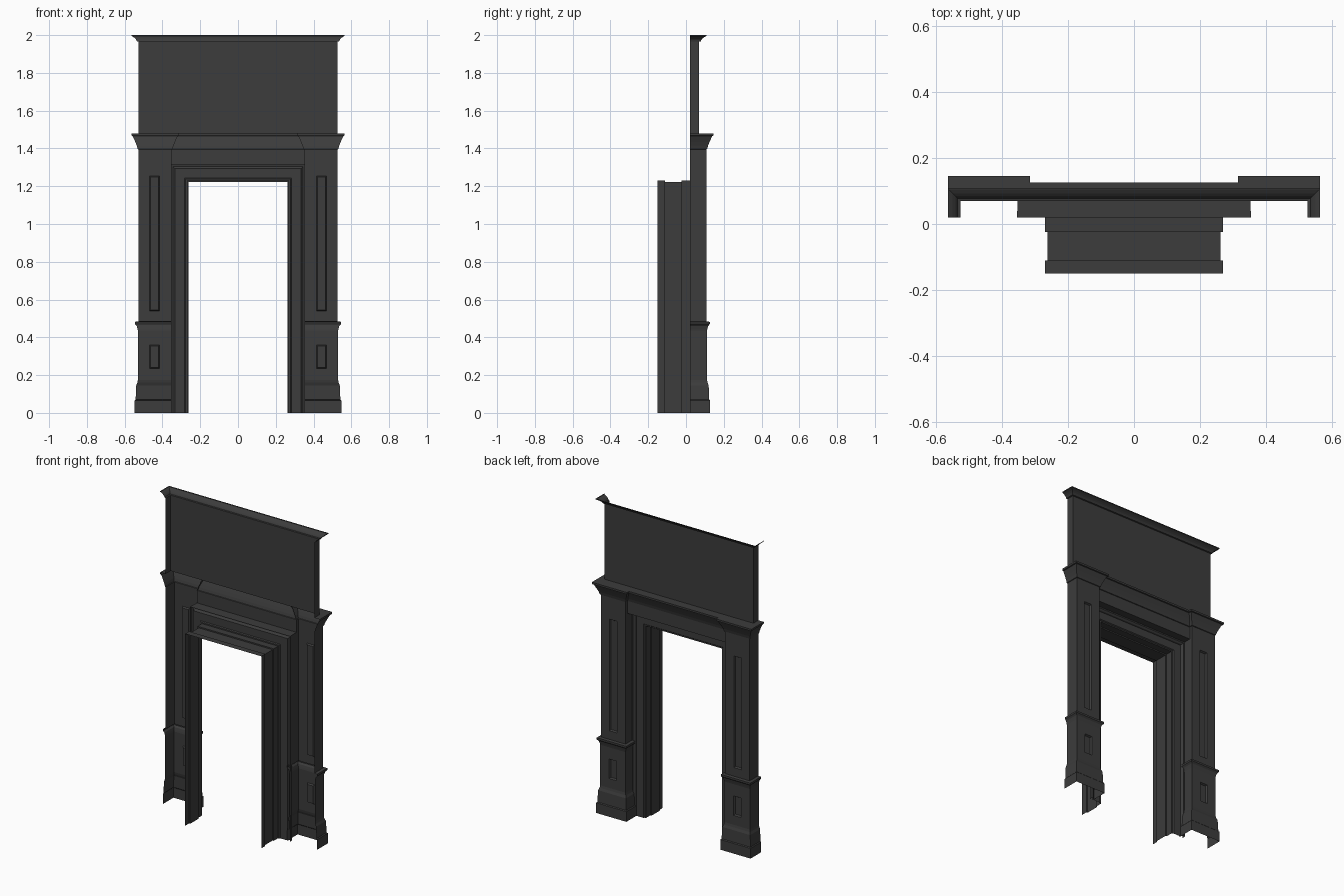
import bpy, bmesh

if "Cube" in bpy.data.objects:
    bpy.data.objects.remove(bpy.data.objects["Cube"])

mat = bpy.data.materials.new("dark_paint")
mat.diffuse_color = (0.045, 0.045, 0.045, 1)
mat.use_nodes = True
mat.node_tree.nodes["Principled BSDF"].inputs["Base Color"].default_value = mat.diffuse_color


def loft(name, rows, mirror=False, skip=None, closed=False, cap=False):
    """Bridge successive rows of points into an open shell facing +y / up."""
    bm = bmesh.new()
    vs = [[bm.verts.new(p) for p in row] for row in rows]
    n = len(rows[0])
    for i in range(len(rows) - 1):
        for j in range(n if closed else n - 1):
            if skip and skip(i, j):
                continue
            k = (j + 1) % n
            bm.faces.new((vs[i][j], vs[i][k], vs[i + 1][k], vs[i + 1][j]))
    if cap:
        bm.faces.new(vs[-1])
    bmesh.ops.recalc_face_normals(bm, faces=bm.faces)
    bm.normal_update()
    if sum(f.calc_area() * (f.normal.y + f.normal.z) for f in bm.faces) < 0:
        bmesh.ops.reverse_faces(bm, faces=bm.faces)
    me = bpy.data.meshes.new(name)
    bm.to_mesh(me)
    bm.free()
    me.materials.append(mat)
    ob = bpy.data.objects.new(name, me)
    bpy.context.collection.objects.link(ob)
    if mirror:
        ob.modifiers.new("mirror", 'MIRROR')
    return ob


BACK, FRONT, FRIEZE, PANEL = 0.02, 0.108, 0.088, 0.07
XO, XI = 0.527, 0.353

# Profiles as (height, projection)
foot = [(0, .02), (.065, .02), (.07, .015), (.145, .012), (.16, .006), (.175, .003)]
rail = [(.435, .003), (.445, .005), (.46, .009), (.47, .018), (.482, .018), (.485, 0)]
cornice = [(1.395, 0), (1.397, .004), (1.415, .009), (1.435, .017), (1.455, .026),
           (1.466, .031), (1.468, .038), (1.48, .038)]


def pier_row(z, o, inner_end):
    return [(XO + o, BACK, z), (XO + o, FRONT + o, z),
            (XI - o, FRONT + o, z), (XI - o, inner_end, z)]


# Pilasters: moulded wrap around three sides, open at the back
lower = foot + rail + [(1.315, 0)]
rows = [pier_row(z, o, BACK) for z, o in lower]
rows += [pier_row(z, o, FRIEZE) for z, o in [(1.315, 0)] + cornice]


def panel_gap(i, j):
    z0, z1 = rows[i][0][2], rows[i + 1][0][2]
    return j == 1 and ((z0 >= .174 and z1 <= .436) or (z0 >= .484 and z1 <= 1.396))


loft("pilaster", rows, mirror=True, skip=panel_gap)


# Recessed panels in the pilaster faces
def recessed_panel(name, y, outer, inner):
    def rect(x0, x1, z0, z1, d, depth):
        return [(x0 + d, y - depth, z0 + d), (x1 - d, y - depth, z0 + d),
                (x1 - d, y - depth, z1 - d), (x0 + d, y - depth, z1 - d)]
    loft(name, [rect(*outer, 0, 0), rect(*inner, 0, 0), rect(*inner, .006, .01)],
         mirror=True, closed=True, cap=True)


recessed_panel("lower_panel", FRONT + .003, (XI - .003, XO + .003, .175, .435),
               (.415, .468, .235, .36))
recessed_panel("upper_panel", FRONT, (XI, XO, .485, 1.395), (.415, .468, .54, 1.255))

# Frieze and cornice over the opening, mitred into the pilaster capitals
prof = [(1.315, 0)] + cornice
loft("frieze", [[(-XI, BACK, 1.315), (XI, BACK, 1.315)]] +
     [[(-XI + o, FRIEZE + o, z), (XI - o, FRIEZE + o, z)] for z, o in prof])

# Shelf tops above the cornice
P = .038


def shelf(name, x0, x1, y0, y1, mirror=True):
    loft(name, [[(x0, y0, 1.48), (x1, y0, 1.48)], [(x0, y1, 1.48), (x1, y1, 1.48)]],
         mirror=mirror)


shelf("shelf_middle", -XI + P, XI - P, PANEL, FRIEZE + P, mirror=False)
shelf("shelf_corner", XI - P, XO + P, PANEL, FRONT + P)
shelf("shelf_side", XO, XO + P, BACK, PANEL)

# Overpanel with crown moulding
crown = [(1.48, 0), (1.965, 0), (1.967, .008), (1.973, .01), (1.98, .015),
         (1.987, .023), (1.993, .033), (1.995, .038), (2.0, .038)]
loft("overpanel", [[(-XO - o, BACK, z), (-XO - o, PANEL + o, z),
                    (XO + o, PANEL + o, z), (XO + o, BACK, z)] for z, o in crown])

# Door casing and jamb: (half width, depth) swept around the opening
jamb = [(.355, .02), (.355, .04), (.345, .042), (.336, .034), (.333, .026), (.283, .026),
        (.278, .02), (.27, .02), (.27, -.024), (.262, -.024), (.262, -.11),
        (.27, -.11), (.27, -.15)]
loft("door_casing", [[(-r, y, 0), (-r, y, r + .96), (r, y, r + .96), (r, y, 0)]
                     for r, y in jamb])
